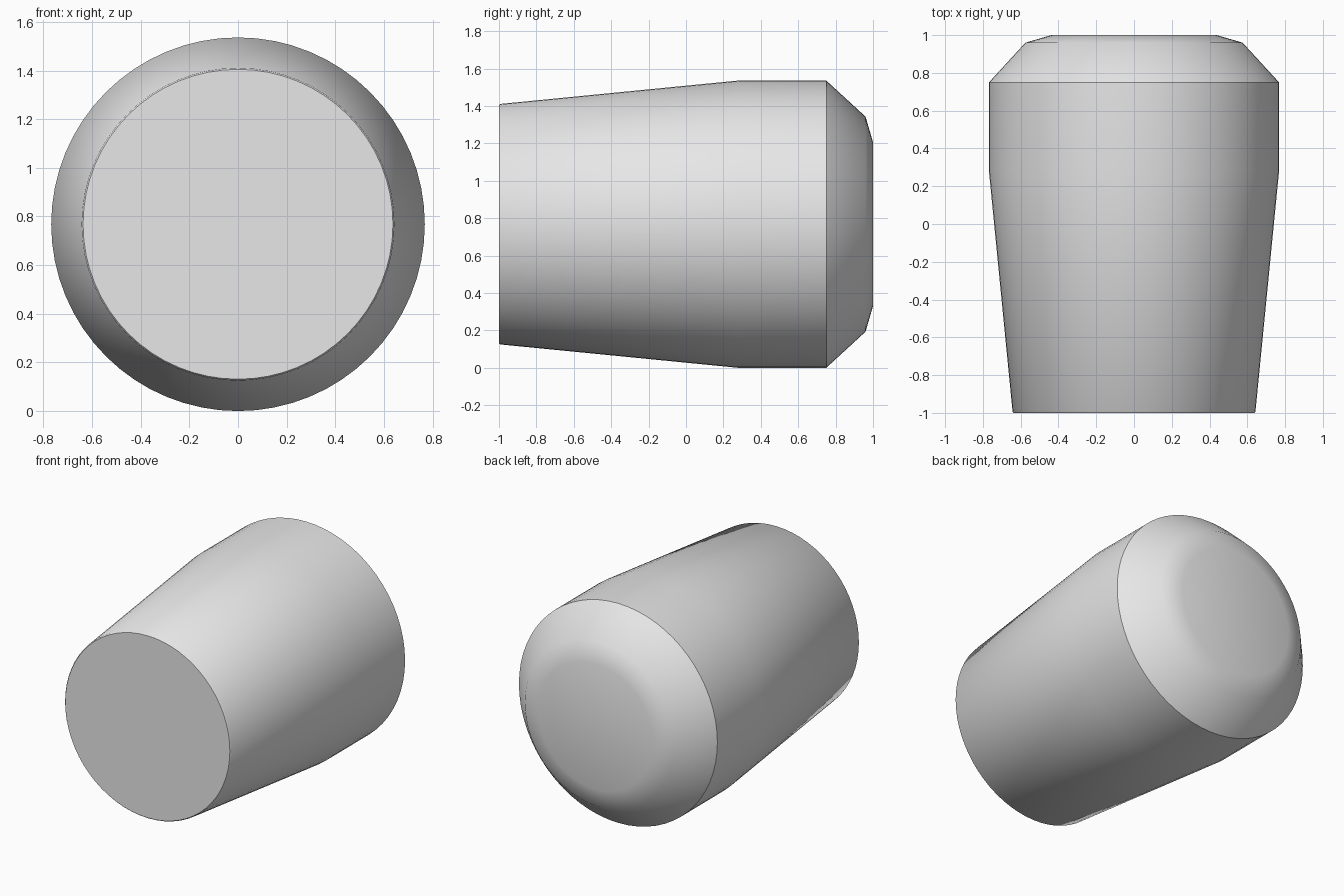
import bpy, bmesh, math

cube = bpy.data.objects.get("Cube")
if cube:
    bpy.data.objects.remove(cube, do_unlink=True)

SEGMENTS = 64
RADIUS = 0.768

# One plain grey for the whole body
grey = bpy.data.materials.new("plain_grey")
grey.use_nodes = True
colour = (0.8, 0.8, 0.8, 1.0)
grey.diffuse_color = colour
grey.node_tree.nodes["Principled BSDF"].inputs["Base Color"].default_value = colour

# Turned profile from front to back: (y, radius)
profile = [(-1.0, 0.637), (-0.993, 0.643), (0.28, RADIUS),
           (0.75, RADIUS), (0.96, 0.575), (1.0, 0.438)]

bm = bmesh.new()
rings = []
for y, r in profile:
    ring = []
    for i in range(SEGMENTS):
        a = 2 * math.pi * i / SEGMENTS
        ring.append(bm.verts.new((r * math.cos(a), y, RADIUS + r * math.sin(a))))
    rings.append(ring)

# Side bands between neighbouring rings
for lower, upper in zip(rings, rings[1:]):
    for i in range(SEGMENTS):
        j = (i + 1) % SEGMENTS
        bm.faces.new((lower[i], lower[j], upper[j], upper[i]))

# Flat front and back caps
bm.faces.new(rings[0])
bm.faces.new(rings[-1])
bmesh.ops.recalc_face_normals(bm, faces=bm.faces)

mesh = bpy.data.meshes.new("tapered_body")
bm.to_mesh(mesh)
bm.free()
mesh.materials.append(grey)
body = bpy.data.objects.new("tapered_body", mesh)
bpy.context.collection.objects.link(body)

# Smooth body with a crisp shoulder and front rim
bpy.ops.object.select_all(action="DESELECT")
body.select_set(True)
bpy.context.view_layer.objects.active = body
bpy.ops.object.shade_smooth_by_angle(angle=math.radians(36))
